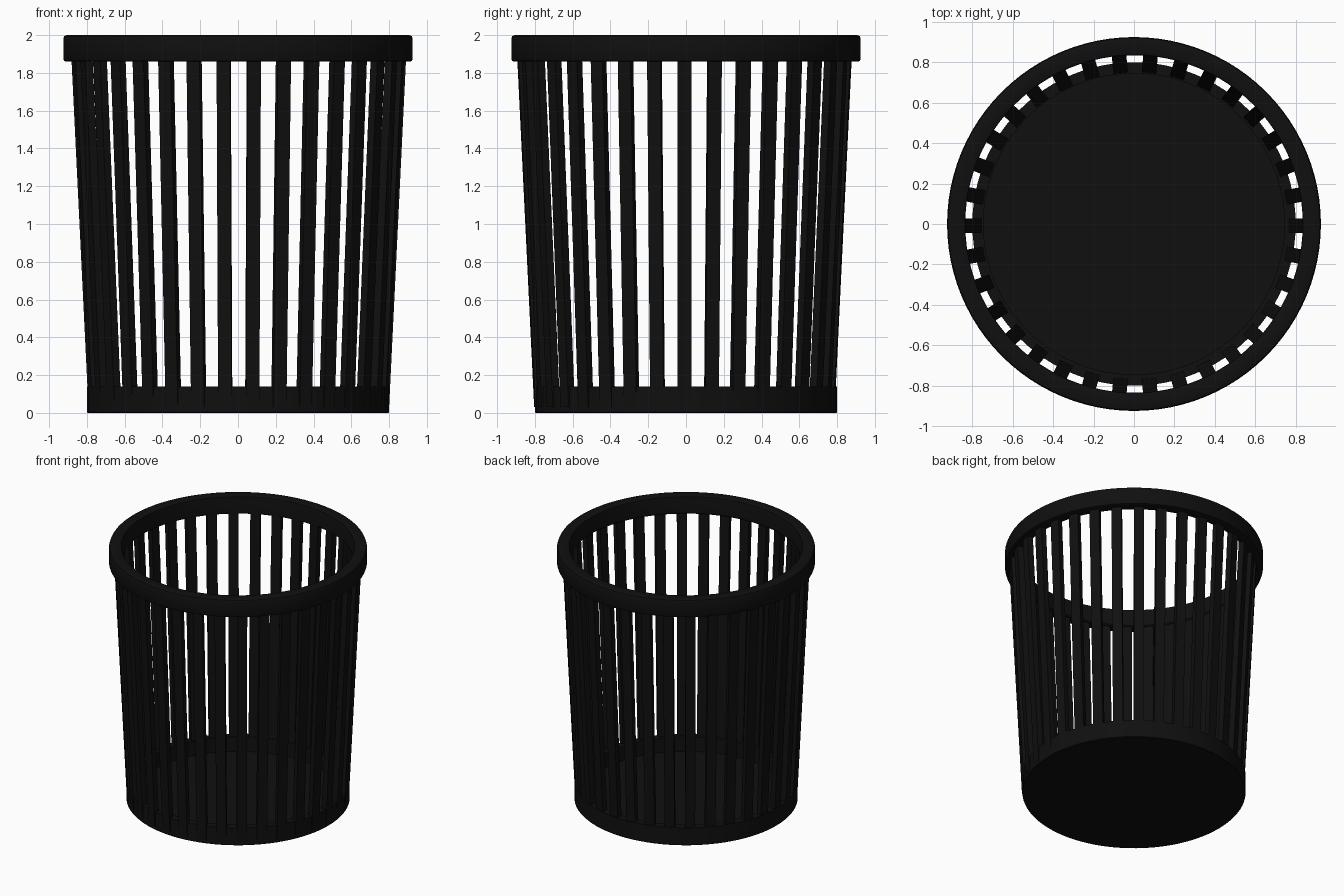
import bpy, bmesh
from math import cos, sin, tau
from mathutils import Vector

if "Cube" in bpy.data.objects:
    bpy.data.objects.remove(bpy.data.objects["Cube"])

black = bpy.data.materials.new("black_plastic")
black.diffuse_color = (0.005, 0.005, 0.005, 1)
black.use_nodes = True
black.node_tree.nodes["Principled BSDF"].inputs["Base Color"].default_value = black.diffuse_color


def make_object(name, bm, smooth):
    bmesh.ops.recalc_face_normals(bm, faces=bm.faces[:])
    mesh = bpy.data.meshes.new(name)
    bm.to_mesh(mesh)
    bm.free()
    ob = bpy.data.objects.new(name, mesh)
    bpy.context.collection.objects.link(ob)
    mesh.materials.append(black)
    if smooth:
        bpy.ops.object.select_all(action='DESELECT')
        ob.select_set(True)
        bpy.context.view_layer.objects.active = ob
        bpy.ops.object.shade_smooth_by_angle(angle=0.6)
    return ob


def lathe(name, profile, closed, steps=96):
    # Spin an (r, z) profile around the z axis
    bm = bmesh.new()
    verts = [bm.verts.new((r, 0, z)) for r, z in profile]
    pairs = list(zip(verts, verts[1:]))
    if closed:
        pairs.append((verts[-1], verts[0]))
    edges = [bm.edges.new(p) for p in pairs]
    bmesh.ops.spin(bm, geom=verts + edges, cent=(0, 0, 0), axis=(0, 0, 1),
                   angle=tau, steps=steps, use_duplicate=False)
    bmesh.ops.remove_doubles(bm, verts=bm.verts[:], dist=1e-4)
    return make_object(name, bm, True)


# Base cup with floor
lathe("base_cup", [(0, 0), (0.795, 0), (0.80, 0.005), (0.80, 0.14),
                   (0.745, 0.14), (0.745, 0.025), (0, 0.025)], False)

# Top rim with softened edges
lathe("rim", [(0.835, 1.868), (0.843, 1.86), (0.912, 1.86), (0.921, 1.864),
              (0.925, 1.873), (0.925, 1.982), (0.92, 1.995), (0.907, 2.0),
              (0.845, 2.0), (0.837, 1.996), (0.835, 1.988)], True)

# Tapering ring of upright slats
COUNT, HALF_W, THICK = 34, 0.036, 0.042
bm = bmesh.new()
for i in range(COUNT):
    a = tau * i / COUNT
    out, side = Vector((cos(a), sin(a), 0)), Vector((-sin(a), cos(a), 0))
    rings = []
    for outer, z in ((0.796, 0.03), (0.887, 1.9)):
        rings.append([bm.verts.new(out * (outer - d) + side * s + Vector((0.004, -0.008, z)))
                      for d, s in ((0, -HALF_W), (0, HALF_W), (THICK, HALF_W), (THICK, -HALF_W))])
    lo, hi = rings
    bm.faces.new(lo)
    bm.faces.new(hi)
    for k in range(4):
        n = (k + 1) % 4
        bm.faces.new((lo[k], lo[n], hi[n], hi[k]))
make_object("slats", bm, False)
